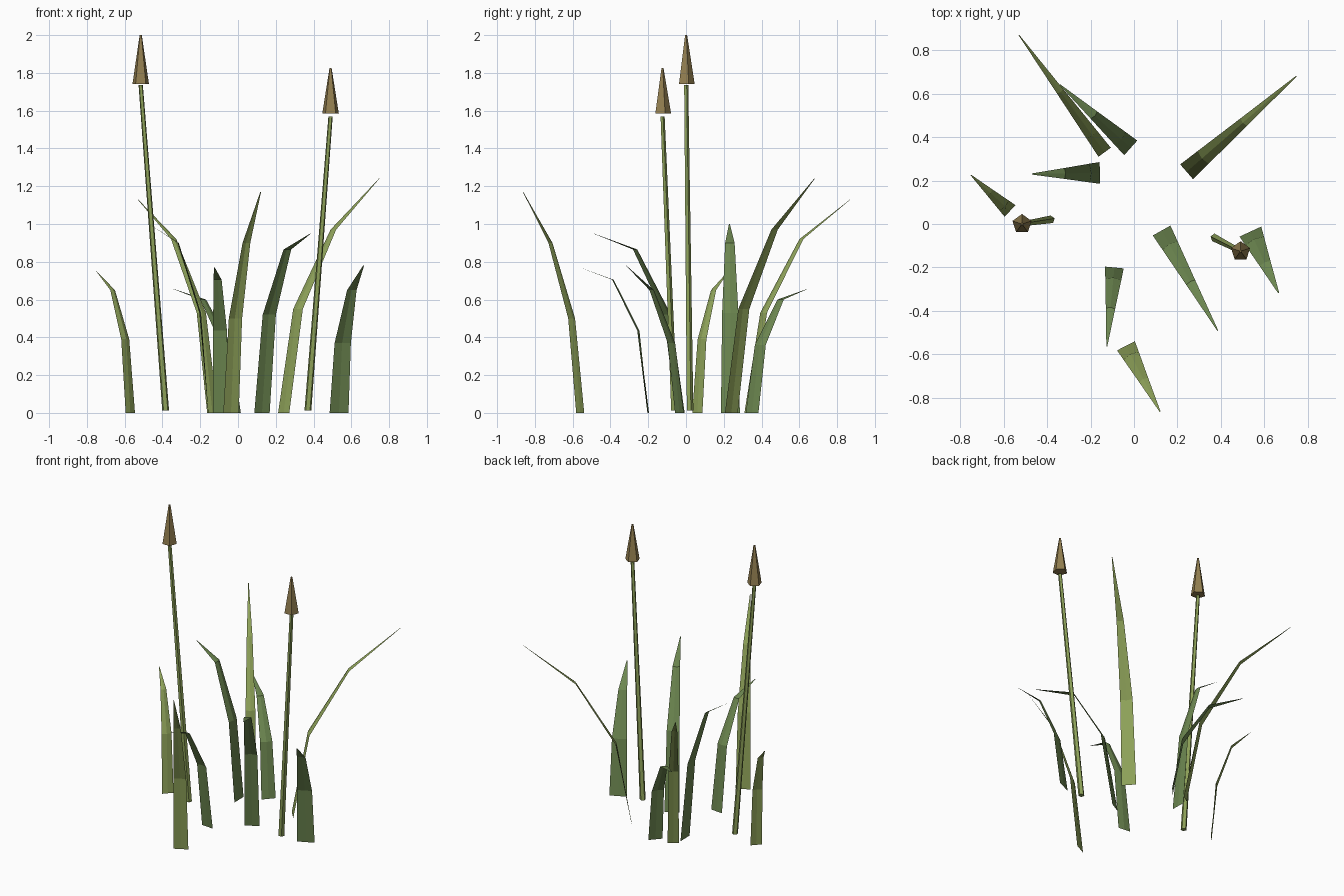
import bpy, bmesh, math
from mathutils import Vector

cube = bpy.data.objects.get("Cube")
if cube:
    bpy.data.objects.remove(cube, do_unlink=True)


def material(name, rgb):
    mat = bpy.data.materials.new(name)
    mat.use_nodes = True
    mat.diffuse_color = (*rgb, 1)
    mat.node_tree.nodes["Principled BSDF"].inputs["Base Color"].default_value = (*rgb, 1)
    return mat


OLIVE = material("olive_green", (0.27, 0.36, 0.10))
GREEN = material("leaf_green", (0.15, 0.24, 0.08))
BROWN = material("seed_brown", (0.29, 0.21, 0.08))


def finish(name, bm, mat):
    mesh = bpy.data.meshes.new(name)
    bm.to_mesh(mesh)
    bm.free()
    mesh.materials.append(mat)
    obj = bpy.data.objects.new(name, mesh)
    bpy.context.collection.objects.link(obj)
    return obj


# Thin leaf that arcs outward from base to tip, with a faint centre ridge
def leaf(name, base, tip, low_z, mid_z, width, mat):
    base, tip = Vector((*base, 0)), Vector(tip)
    run = Vector((tip.x - base.x, tip.y - base.y, 0))
    out = run.normalized()
    side = Vector((-out.y, out.x, 0)) * width / 2
    rows = ((0, 0, 1, 0), (0.15, low_z, 0.86, 0.008),
            (0.52, mid_z, 0.5, 0.006), (1, tip.z, 0.05, 0))
    bm = bmesh.new()
    previous = None
    for reach, z, scale, ridge in rows:
        centre = base + run * reach + Vector((0, 0, z))
        row = [bm.verts.new(centre + side * scale),
               bm.verts.new(centre - out * ridge),
               bm.verts.new(centre - side * scale)]
        if previous:
            for i in range(2):
                bm.faces.new((previous[i], previous[i + 1], row[i + 1], row[i]))
        previous = row
    return finish(name, bm, mat)


# Five-sided tapered prism between two points, with level ends
def spike(name, bottom, top, r_bottom, r_top, mat):
    bm = bmesh.new()
    rings = []
    for point, radius in ((bottom, r_bottom), (top, r_top)):
        ring = []
        for i in range(5):
            a = math.pi / 2 + i * math.tau / 5
            ring.append(bm.verts.new(Vector(point) + radius * Vector((math.cos(a), math.sin(a), 0))))
        rings.append(ring)
    low, high = rings
    for i in range(5):
        j = (i + 1) % 5
        bm.faces.new((low[i], low[j], high[j], high[i]))
    bm.faces.new(low[::-1])
    bm.faces.new(high)
    return finish(name, bm, mat)


# Leaves: base, tip, two bend heights, width, colour
leaves = [
    ((-0.135, 0.33), (-0.53, 0.87, 1.13), 0.53, 0.92, 0.07, OLIVE),
    ((-0.015, 0.35), (-0.34, 0.64, 0.655), 0.36, 0.60, 0.09, GREEN),
    ((0.242, 0.24), (0.747, 0.68, 1.24), 0.55, 0.97, 0.09, OLIVE),
    ((-0.157, 0.235), (-0.47, 0.23, 1.0), 0.53, 0.90, 0.10, GREEN),
    ((-0.57, 0.06), (-0.75, 0.225, 0.75), 0.39, 0.65, 0.073, OLIVE),
    ((0.127, -0.03), (0.385, -0.49, 0.95), 0.52, 0.865, 0.093, GREEN),
    ((0.535, -0.035), (0.665, -0.317, 0.78), 0.37, 0.65, 0.11, GREEN),
    ((-0.09, -0.2), (-0.125, -0.563, 0.77), 0.435, 0.705, 0.086, GREEN),
    ((-0.037, -0.56), (0.12, -0.863, 1.17), 0.50, 0.90, 0.092, OLIVE),
]
for number, spec in enumerate(leaves, 1):
    leaf(f"leaf_{number}", *spec)

# Leaning stalks, each with an upright seed head
stalks = [
    ((-0.383, 0.02, 0.012), (-0.515, 0, 1.735), 1.74),
    ((0.37, -0.063, 0.012), (0.49, -0.125, 1.57), 1.585),
]
for number, (foot, end, head_z) in enumerate(stalks, 1):
    spike(f"stalk_{number}", foot, end, 0.019, 0.012, OLIVE)
    spike(f"seed_head_{number}", (end[0], end[1], head_z),
          (end[0], end[1], head_z + (0.26 if number == 1 else 0.24)), 0.046, 0.006, BROWN)
